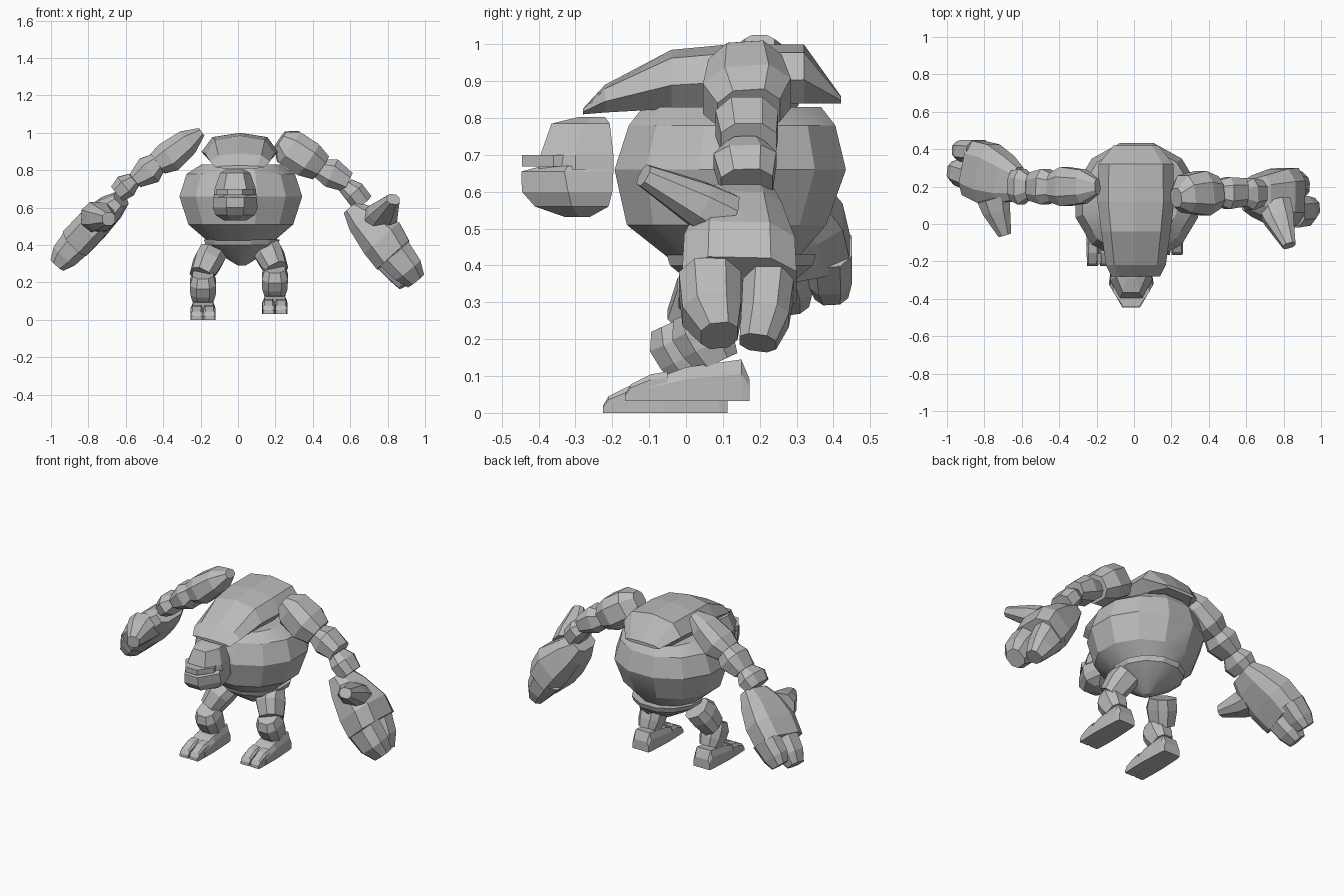
import bpy, bmesh, math
from mathutils import Vector as V

stone = bpy.data.materials.new("stone grey")
stone.diffuse_color = (0.5, 0.5, 0.5, 1)


def loft(name, rings, smooth=0):
    """Skin a list of equal-length rings and close both ends."""
    bm = bmesh.new()
    vs = [[bm.verts.new(p) for p in r] for r in rings]
    n = len(vs[0])
    for a, b in zip(vs, vs[1:]):
        for i in range(n):
            bm.faces.new((a[i], a[(i + 1) % n], b[(i + 1) % n], b[i]))
    bm.faces.new(vs[0][::-1])
    bm.faces.new(vs[-1])
    bmesh.ops.recalc_face_normals(bm, faces=bm.faces)
    me = bpy.data.meshes.new(name)
    bm.to_mesh(me)
    bm.free()
    me.materials.append(stone)
    ob = bpy.data.objects.new(name, me)
    bpy.context.collection.objects.link(ob)
    if smooth:
        bpy.ops.object.select_all(action='DESELECT')
        ob.select_set(True)
        bpy.context.view_layer.objects.active = ob
        bpy.ops.object.shade_smooth_by_angle(angle=math.radians(smooth))
    return ob


def octagon(c):
    return [(1, -c), (1, c), (c, 1), (-c, 1), (-1, c), (-1, -c), (-c, -1), (c, -1)]


def limb(name, sections, c=0.5, side=(0, 1, 0)):
    """Chamfered block along a path; each section is (point, half side, half thickness)."""
    t = (V(sections[-1][0]) - V(sections[0][0])).normalized()
    s = V(side)
    s = (s - t * s.dot(t)).normalized()
    u = s.cross(t)
    return loft(name, [[V(p) + s * a * i + u * b * j for i, j in octagon(c)]
                       for p, a, b in sections])


def oval(z, cx, cy, rx, ry, n=12):
    return [(cx + rx * math.cos((i + .5) * math.tau / n),
             cy + ry * math.sin((i + .5) * math.tau / n), z) for i in range(n)]


# torso barrel and pelvis bowl
loft("torso", [oval(.41, .015, .13, .17, .17), oval(.51, .015, .11, .29, .28),
               oval(.66, .015, .12, .34, .325), oval(.78, .015, .125, .30, .29),
               oval(.83, .015, .125, .22, .25)], 22)
loft("pelvis", [oval(.43, .02, .15, .21, .21), oval(.40, .02, .15, .20, .20),
                oval(.36, .02, .15, .14, .15), oval(.29, .02, .14, .02, .03)], 22)


# back shell: cross sections across x, swept from front to back
def shell_ring(y, z0, z1, w, cx=0.01):
    h = z1 - z0
    prof = [(-.7, 0), (.7, 0), (1, .4), (.72, .86), (0, 1), (-.72, .86), (-1, .4)]
    return [(cx + w * x, y, z0 + h * z) for x, z in prof]


loft("back_shell", [shell_ring(-.28, .81, .825, .13), shell_ring(-.22, .815, .89, .16),
                    shell_ring(-.04, .825, .985, .185), shell_ring(.12, .83, 1.0, .205),
                    shell_ring(.32, .84, 1.0, .20), shell_ring(.42, .84, .86, .12)])


# head: cranium, brow, jaw
def head_ring(z, w, yf, ym, yb, tip=.4):
    cx = -.015
    return [(cx + a * w, y, z) for a, y in
            [(-tip, yf), (tip, yf), (1, ym), (.85, yb), (-.85, yb), (-1, ym)]]


loft("cranium", [head_ring(.66, .115, -.40, -.30, -.197, .55),
                 head_ring(.70, .11, -.395, -.30, -.197, .55),
                 head_ring(.785, .08, -.365, -.28, -.207, .55),
                 head_ring(.803, .05, -.29, -.25, -.22, .55)])
loft("brow", [head_ring(.668, .10, -.445, -.36, -.30), head_ring(.70, .10, -.445, -.36, -.30)])
loft("jaw", [head_ring(.532, .06, -.33, -.29, -.26), head_ring(.56, .105, -.41, -.31, -.21),
             head_ring(.60, .12, -.445, -.32, -.20), head_ring(.655, .115, -.447, -.33, -.197),
             head_ring(.67, .11, -.39, -.32, -.197)])

# legs: s is the side, dx/dy/dz place the lower leg and foot
for label, s, x, dy, dz in (("left", -1, -.187, -.06, 0), ("right", 1, .197, 0, .032)):
    limb(label + "_thigh", [((x - s * .05, .12 + dy / 2, .355 + dz), .07, .075),
                            ((x - s * .025, .08 + dy / 2, .31 + dz), .085, .075),
                            ((x + s * .01, .04 + dy / 2, .235 + dz), .07, .06)])
    limb(label + "_calf", [((x, .02 + dy, .245 + dz), .06, .055),
                           ((x, .035 + dy, .20 + dz), .08, .07),
                           ((x, .06 + dy, .15 + dz), .075, .068),
                           ((x, .085 + dy, .105 + dz), .06, .055)])

    def foot_ring(y, z1, w):
        return [(x + w * a, y + dy, z + dz) for a, z in
                [(-1, 0), (1, 0), (1, z1 * .65), (.8, z1), (-.8, z1), (-1, z1 * .65)]]

    loft(label + "_foot", [foot_ring(-.10, .055, .067), foot_ring(0, .092, .068),
                           foot_ring(.15, .113, .06), foot_ring(.172, .06, .055)])
    # two toes with a narrow gap
    for i, o in (("inner", -s), ("outer", s)):
        def toe_ring(y, z1, w):
            return [(x + o * .034 + w * a, y + dy, z + dz) for a, z in
                    [(-1, 0), (1, 0), (1, z1 * .8), (.7, z1), (-.7, z1), (-1, z1 * .8)]]
        loft(f"{label}_{i}_toe", [toe_ring(-.165, .02, .029), toe_ring(-.15, .045, .031),
                                  toe_ring(-.095, .073, .032), toe_ring(-.05, .08, .032)])

# right arm
limb("right_shoulder", [((.225, .14, .965), .05, .05), ((.27, .16, .925), .10, .10),
                        ((.37, .165, .86), .12, .10), ((.44, .17, .815), .085, .075)])
limb("right_upper_arm", [((.43, .17, .81), .06, .05), ((.50, .165, .785), .085, .08),
                         ((.59, .17, .735), .075, .055)])
limb("right_elbow", [((.575, .16, .72), .055, .045), ((.62, .16, .685), .085, .06),
                     ((.67, .165, .62), .07, .06)])
limb("right_palm", [((.60, .155, .60), .08, .045), ((.665, .15, .54), .11, .09),
                    ((.77, .145, .435), .15, .125), ((.83, .145, .345), .155, .115)], .55)
limb("right_front_finger", [((.83, .065, .36), .085, .10), ((.905, .07, .27), .08, .085),
                            ((.95, .09, .21), .05, .055)])
limb("right_back_finger", [((.80, .225, .36), .07, .10), ((.865, .215, .26), .065, .075),
                           ((.90, .195, .19), .05, .045)])
limb("right_thumb", [((.75, .10, .53), .09, .07), ((.775, .03, .57), .08, .06),
                     ((.83, -.115, .645), .035, .03)], .5, (1, 0, 0))

# left arm
limb("left_shoulder", [((-.195, .20, 1.005), .04, .025), ((-.27, .20, .95), .09, .07),
                       ((-.37, .20, .87), .105, .085), ((-.43, .195, .835), .08, .065)])
limb("left_upper_arm", [((-.42, .195, .85), .07, .05), ((-.475, .20, .80), .095, .08),
                        ((-.55, .20, .745), .075, .045)])
limb("left_elbow", [((-.555, .20, .75), .06, .04), ((-.60, .20, .715), .095, .065),
                    ((-.645, .205, .675), .08, .05)])
limb("left_palm", [((-.625, .215, .645), .09, .045), ((-.69, .235, .59), .13, .075),
                   ((-.78, .27, .505), .16, .09), ((-.86, .30, .42), .15, .09)], .55)
limb("left_front_finger", [((-.84, .25, .44), .075, .09), ((-.925, .275, .345), .07, .075),
                           ((-.965, .285, .295), .05, .045)])
limb("left_back_finger", [((-.83, .385, .45), .065, .085), ((-.90, .39, .37), .06, .075),
                          ((-.935, .395, .325), .045, .05)])
limb("left_thumb", [((-.75, .14, .55), .09, .08), ((-.735, .07, .545), .075, .07),
                    ((-.69, -.06, .54), .035, .035)], .5, (1, 0, 0))
